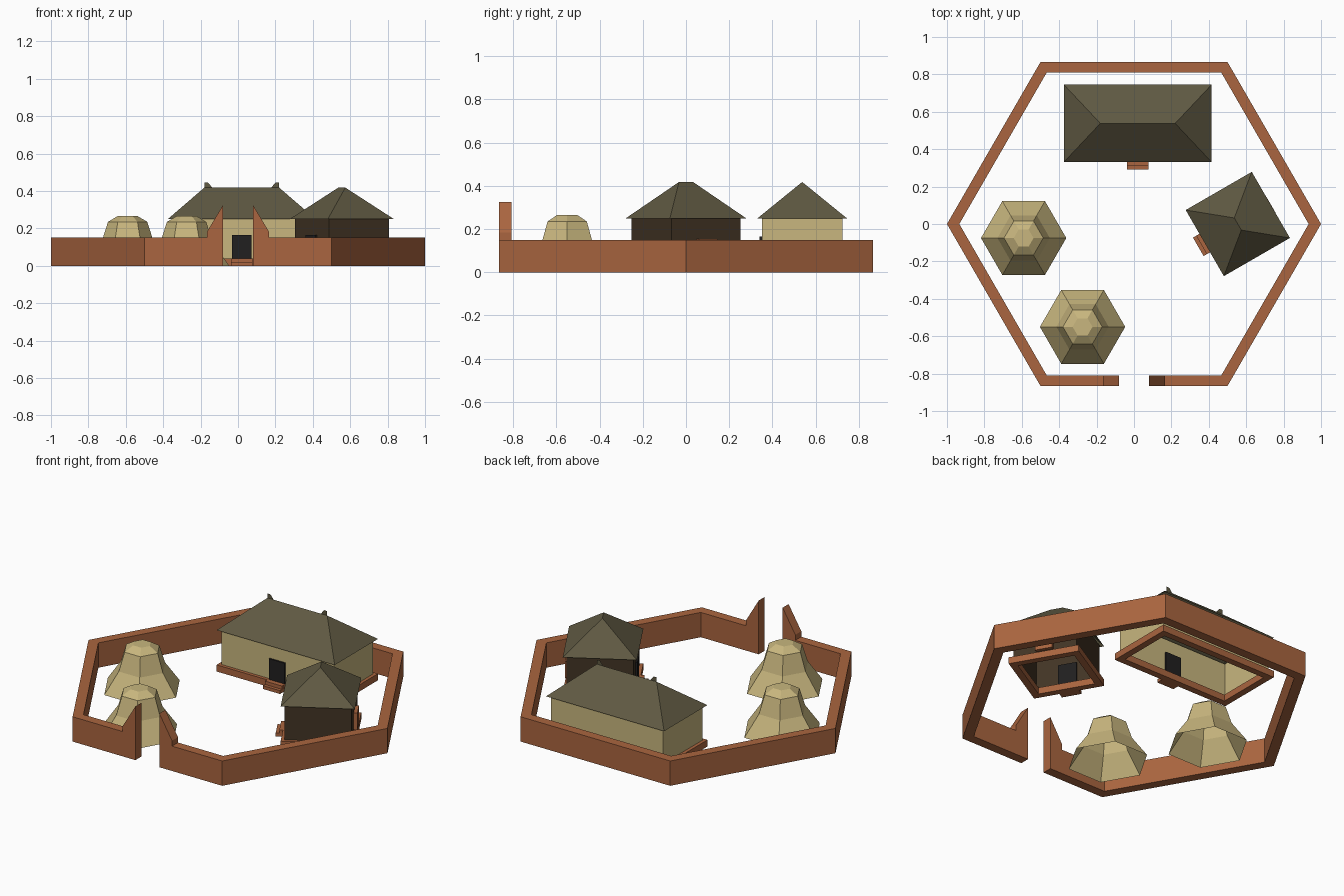
import bpy
from math import cos, sin, radians
from mathutils import Matrix

if "Cube" in bpy.data.objects:
    bpy.data.objects.remove(bpy.data.objects["Cube"])


def mat(name, rgb):
    m = bpy.data.materials.new(name)
    m.diffuse_color = (*rgb, 1)
    m.use_nodes = True
    m.node_tree.nodes["Principled BSDF"].inputs["Base Color"].default_value = m.diffuse_color
    return m


CLAY = mat("clay", (0.40, 0.13, 0.05))
STRAW = mat("straw", (0.58, 0.47, 0.21))
THATCH = mat("thatch", (0.115, 0.10, 0.055))
BROWN = mat("dark_wood", (0.055, 0.035, 0.018))
DARK = mat("dark", (0.015, 0.014, 0.014))


def mesh(name, verts, faces, material, frame=Matrix()):
    me = bpy.data.meshes.new(name)
    me.from_pydata([frame @ Matrix.Translation(v).translation for v in verts], [], faces)
    me.materials.append(material)
    ob = bpy.data.objects.new(name, me)
    bpy.context.collection.objects.link(ob)
    return ob


def rings(name, loops, material, frame=Matrix(), closed=False, bottom=False, top=False):
    """Skin equal-length counter-clockwise loops; closed joins last to first."""
    n, k = len(loops[0]), len(loops)
    faces = []
    for j in range(k if closed else k - 1):
        a, b = j * n, (j + 1) % k * n
        faces += [(a + i, a + (i + 1) % n, b + (i + 1) % n, b + i) for i in range(n)]
    if bottom:
        faces.append(tuple(reversed(range(n))))
    if top:
        faces.append(tuple(range((k - 1) * n, k * n)))
    return mesh(name, [v for l in loops for v in l], faces, material, frame)


def rect(w, d, z, cx=0, cy=0):
    return [(cx + sx * w / 2, cy + sy * d / 2, z)
            for sx, sy in ((-1, -1), (1, -1), (1, 1), (-1, 1))]


def box(name, x, y, z, material, frame):
    cx, cy, w, d = sum(x) / 2, sum(y) / 2, x[1] - x[0], y[1] - y[0]
    rings(name, [rect(w, d, h, cx, cy) for h in z], material, frame, bottom=True, top=True)


# hexagonal compound wall with a gate gap at the front
def hexagon(r, z=0):
    return [(r * cos(radians(a)), r * sin(radians(a)), z) for a in range(0, 360, 60)]


OUT, INN, H = 1.0, 0.934, 0.15
S = 0.8660254
path = lambda r: [(0.08, -r * S)] + [(r * cos(radians(a)), r * sin(radians(a)))
                                     for a in (-60, 0, 60, 120, 180, 240)] + [(-0.08, -r * S)]
sections = [[(*o, 0), (*i, 0), (*i, H), (*o, H)] for o, i in zip(path(OUT), path(INN))]
rings("compound_wall", sections, CLAY, bottom=True, top=True)

# raked gate posts on both ends of the wall
for s, side in ((-1, "left"), (1, "right")):
    prof = [(0.08, H), (0.165, H), (0.165, 0.183), (0.08, 0.325)]
    loops = [[(s * x, y, z) for x, z in prof] for y in (-OUT * S, -INN * S)]
    rings("gate_post_" + side, loops, CLAY, bottom=True, top=True)


# houses: plinth frame, open walls, hipped roof, door and steps
def house(name, cx, cy, angle, w, d, ridge, wall_mat):
    f = Matrix.Translation((cx, cy, 0)) @ Matrix.Rotation(radians(angle), 4, "Z")
    wi, di = w - 0.08, d - 0.08
    rings(name + "_plinth", [rect(w, d, 0), rect(w, d, 0.04), rect(wi, di, 0.04), rect(wi, di, 0)],
          CLAY, f, closed=True)
    rings(name + "_walls", [rect(w - 0.04, d - 0.04, 0.04), rect(w - 0.04, d - 0.04, 0.25)],
          wall_mat, f)
    r = ridge / 2
    mesh(name + "_roof", rect(w, d, 0.25) + [(-r, 0, 0.418), (r, 0, 0.418)],
         [(0, 1, 5, 4), (1, 2, 5), (2, 3, 4, 5), (3, 0, 4)], THATCH, f)
    front = -d / 2
    box(name + "_door", (-0.053, 0.053), (front + 0.01, front + 0.03), (0.04, 0.165), DARK, f)
    box(name + "_lower_step", (-0.057, 0.057), (front - 0.04, front), (0, 0.02), CLAY, f)
    box(name + "_upper_step", (-0.057, 0.057), (front - 0.02, front), (0.02, 0.04), CLAY, f)
    return f


main = house("main_house", 0.02, 0.538, 0, 0.79, 0.414, 0.40, STRAW)
small = house("small_house", 0.555, 0, -60, 0.408, 0.408, 0.075, BROWN)

# flat ridge horns on the main roof
for s, side in ((-1, "left"), (1, "right")):
    mesh("ridge_horn_" + side, [(s * x, 0, z) for x, z in
         ((0.20, 0.415), (0.20, 0.445), (0.18, 0.445), (0.155, 0.415))],
         [(0, 1, 2, 3)], THATCH, main)

# framed window on the back of the small house
box("back_window", (-0.05, 0.05), (0.18, 0.205), (0.055, 0.155), CLAY, small)

# six-sided straw huts
for i, (x, y) in enumerate(((-0.59, -0.075), (-0.275, -0.55))):
    prof = ((0.228, 0), (0.14, 0.125), (0.105, 0.235), (0.053, 0.266))
    rings(f"straw_hut_{i + 1}", [hexagon(r, z) for r, z in prof], STRAW,
          Matrix.Translation((x, y, 0)), top=True)

# consistent outward normals
import bmesh
for ob in bpy.data.objects:
    bm = bmesh.new()
    bm.from_mesh(ob.data)
    bmesh.ops.recalc_face_normals(bm, faces=bm.faces)
    bm.to_mesh(ob.data)
    bm.free()
